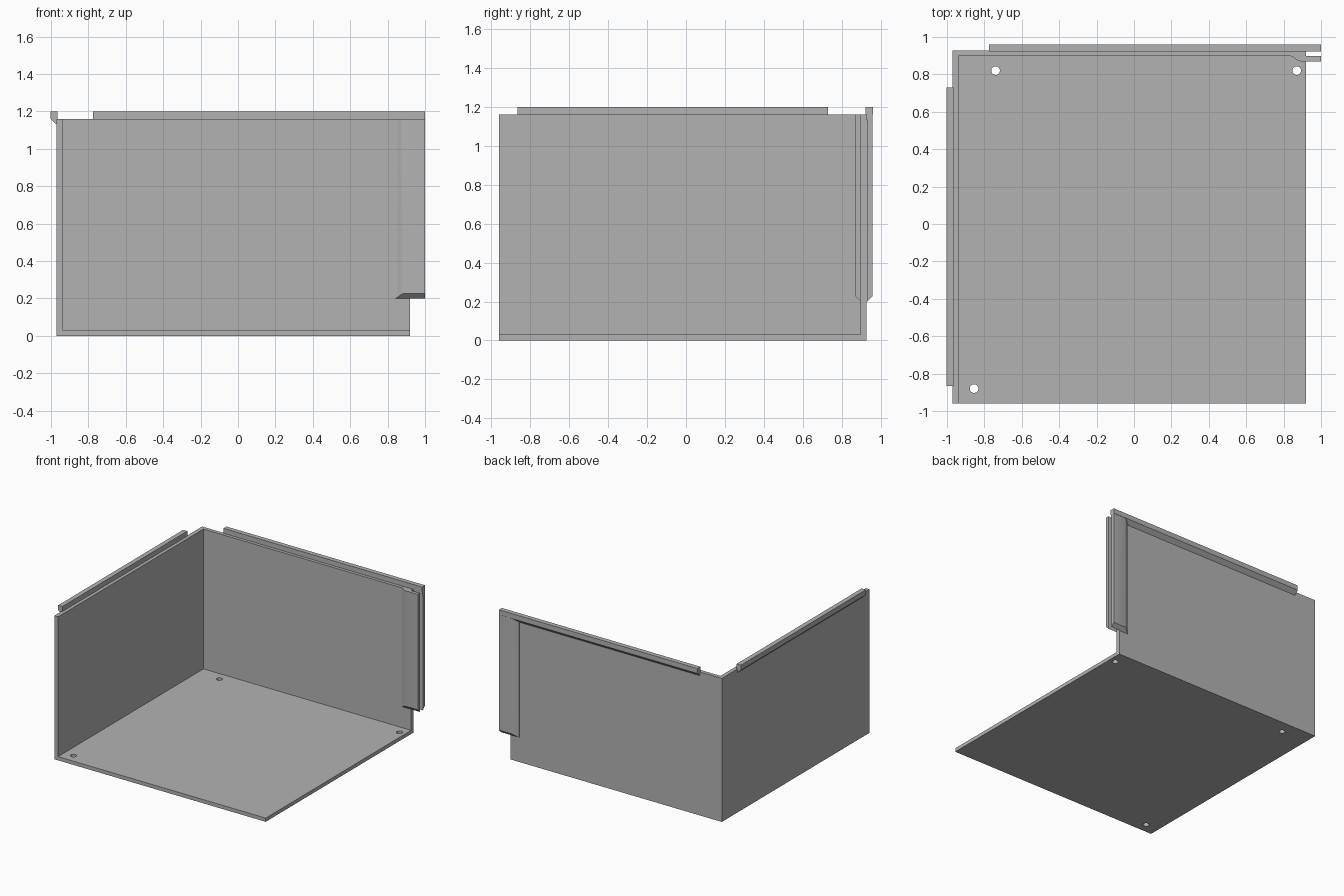
import bpy, bmesh
from mathutils import Vector

cube = bpy.data.objects.get("Cube")
if cube:
    bpy.data.objects.remove(cube, do_unlink=True)

grey = bpy.data.materials.new("plain grey")
grey.use_nodes = True
colour = (0.45, 0.45, 0.45, 1)
grey.diffuse_color = colour
grey.node_tree.nodes["Principled BSDF"].inputs["Base Color"].default_value = colour

X, Y, Z = Vector((1, 0, 0)), Vector((0, 1, 0)), Vector((0, 0, 1))


def prism(name, profile, u, v, along, start, end):
    """Extrude a flat profile, drawn on axes u and v, along a third axis."""
    bm = bmesh.new()
    face = bm.faces.new([bm.verts.new(u * a + v * b + along * start) for a, b in profile])
    new = bmesh.ops.extrude_face_region(bm, geom=[face])["geom"]
    moved = [g for g in new if isinstance(g, bmesh.types.BMVert)]
    bmesh.ops.translate(bm, verts=moved, vec=along * (end - start))
    bmesh.ops.recalc_face_normals(bm, faces=bm.faces)
    mesh = bpy.data.meshes.new(name)
    bm.to_mesh(mesh)
    bm.free()
    mesh.materials.append(grey)
    obj = bpy.data.objects.new(name, mesh)
    bpy.context.collection.objects.link(obj)
    return obj


LEFT, RIGHT, FRONT, BACK = -0.97, 0.92, -0.96, 0.928
IN_X, IN_Y, FLOOR, TOP = -0.937, 0.897, 0.03, 1.16

# Two joined walls, L-shaped in plan
prism("corner_walls", [(LEFT, FRONT), (IN_X, FRONT), (IN_X, IN_Y), (RIGHT, IN_Y),
                       (RIGHT, BACK), (LEFT, BACK)], X, Y, Z, 0, TOP)

# Floor with three screw holes
floor = prism("floor", [(IN_X, FRONT), (RIGHT, FRONT), (RIGHT, IN_Y), (IN_X, IN_Y)],
              X, Y, Z, 0, FLOOR)
for x, y in [(-0.74, 0.82), (0.87, 0.82), (-0.855, -0.88)]:
    bpy.ops.mesh.primitive_cylinder_add(vertices=32, radius=0.023, depth=0.2, location=(x, y, 0))
    cutter = bpy.context.object
    cutter.name = "hole_cutter"
    cutter.hide_render = True
    cutter.hide_set(True)
    cutter.display_type = 'WIRE'
    cut = floor.modifiers.new("screw hole", 'BOOLEAN')
    cut.operation = 'DIFFERENCE'
    cut.solver = 'EXACT'
    cut.object = cutter
# Bake the holes and drop the cutters
bpy.context.view_layer.update()
baked = bpy.data.meshes.new_from_object(
    floor.evaluated_get(bpy.context.evaluated_depsgraph_get()))
floor.modifiers.clear()
floor.data = baked
for obj in [o for o in bpy.data.objects if o.name.startswith("hole_cutter")]:
    bpy.data.objects.remove(obj, do_unlink=True)


# Raised lips along the wall tops, with a sloped underside
def lip_profile(wall, side):
    return [(wall + side * d, z) for d, z in
            [(0.032, 1.2), (-0.006, 1.2), (-0.006, TOP), (0, TOP), (0, 1.13), (0.032, TOP)]]


prism("right_lip", lip_profile(LEFT, -1), X, Z, Y, -0.865, 0.73)
prism("back_lip", lip_profile(BACK, 1), Y, Z, X, -0.775, 1.0)

# Pair of upright flanges forming a slot at the end of the back wall
ramp = [(0.84, 0), (0.85, 0.004), (0.865, 0.016), (0.878, 0.024), (0.89, 0.027),
        (1.0, 0.027), (1.0, 0)]
for name, base, side in [("inner_flange", IN_Y, -1), ("outer_flange", BACK + 0.004, 1)]:
    outline = [(x, base + side * d) for x, d in ramp]
    if side > 0:  # close the small step down to the wall
        outline = [(0.84, BACK)] + outline + [(RIGHT, base), (RIGHT, BACK)]
    flange = prism(name, outline, X, Y, Z, 0.2, TOP)
    # Slope the bottom end up towards the outside
    for v in flange.data.vertices:
        if v.co.z < 0.5:
            v.co.z += max(0, (v.co.y - base) * side)
    bpy.ops.object.select_all(action='DESELECT')
    flange.select_set(True)
    bpy.context.view_layer.objects.active = flange
    bpy.ops.object.shade_smooth_by_angle(angle=0.6)
